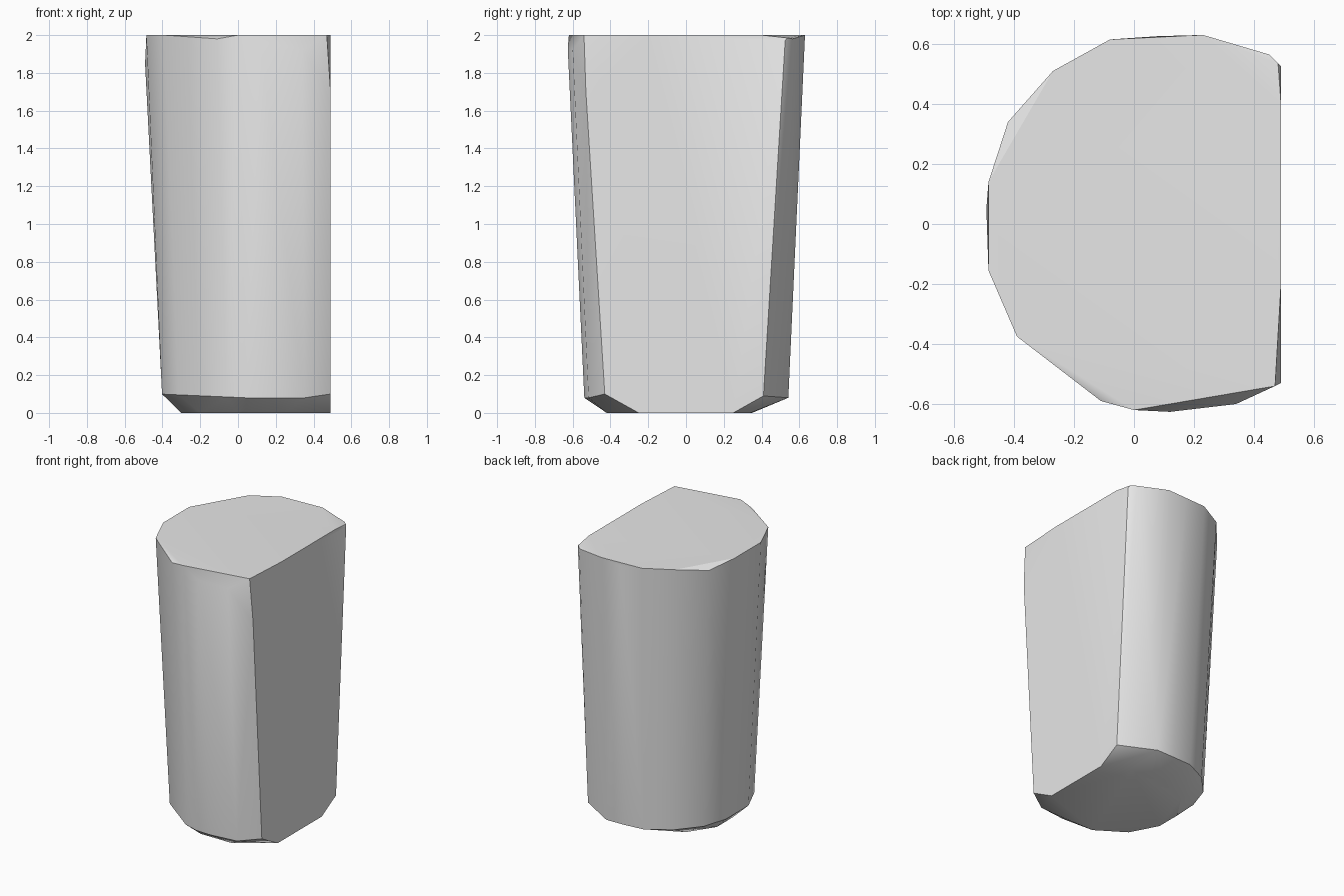
import bpy
import bmesh
import math

cube = bpy.data.objects.get("Cube")
if cube:
    bpy.data.objects.remove(cube, do_unlink=True)

FLAT_X = 0.49

# Plain grey surface
grey = bpy.data.materials.new("plain grey")
grey.use_nodes = True
colour = (0.8, 0.8, 0.8, 1.0)
grey.diffuse_color = colour
grey.node_tree.nodes["Principled BSDF"].inputs["Base Color"].default_value = colour

# D-shaped rim, from the back corner of the flat side round to the front corner
rim = [
    (0.48, 0.535, 1.985), (0.45, 0.565, 1.98), (0.23, 0.63, 2), (0.08, 0.626, 1.98),
    (-0.08, 0.615, 2), (-0.27, 0.51, 2), (-0.42, 0.34, 1.97), (-0.485, 0.14, 2),
    (-0.485, -0.155, 2), (-0.39, -0.375, 2), (-0.11, -0.59, 1.98), (0, -0.62, 2),
    (0.12, -0.626, 1.93), (0.34, -0.6, 1.92), (0.47, -0.54, 2),
]
# Worn shoulders just below the rim, and a slight swell in the back
shoulders = [
    (FLAT_X, 0.525, 1.97), (FLAT_X, 0.4, 2), (FLAT_X, -0.2, 2),
    (FLAT_X, -0.53, 1.7), (-0.492, 0.05, 1.85), (0.2, 0.56, 0.55),
]
# Underside outline
underside = [
    (FLAT_X, 0.25), (0.3, 0.34), (0.05, 0.35), (-0.18, 0.26), (-0.3, 0.08),
    (-0.3, -0.1), (-0.2, -0.29), (0, -0.42), (0.25, -0.42), (FLAT_X, -0.25),
]


def taper(point):
    """Foot of the wall under a rim point: drawn in towards the flat side."""
    x, y, _ = point
    return (FLAT_X - (FLAT_X - x) * 0.915, y * 0.86, 0.08 + 0.04 * max(0, -x))


feet = [taper(p) for p in rim[2:-1]]
corners = [(FLAT_X, 0.41, 0.09), (FLAT_X, -0.43, 0.1)]
base = [(x, y, 0) for x, y in underside]

# Solid tapered body wrapped round the outlines
bm = bmesh.new()
for p in rim + shoulders + feet + corners + base:
    bm.verts.new(p)
hull = bmesh.ops.convex_hull(bm, input=bm.verts[:])
spare = {g for g in hull["geom_interior"] + hull["geom_unused"]
         if isinstance(g, bmesh.types.BMVert)}
bmesh.ops.delete(bm, geom=list(spare), context="VERTS")
bmesh.ops.dissolve_limit(bm, angle_limit=math.radians(1.5),
                         verts=bm.verts[:], edges=bm.edges[:])
bmesh.ops.recalc_face_normals(bm, faces=bm.faces[:])

mesh = bpy.data.meshes.new("tapered_body")
bm.to_mesh(mesh)
bm.free()
mesh.materials.append(grey)
body = bpy.data.objects.new("tapered_body", mesh)
bpy.context.collection.objects.link(body)

# Soft round wall, crisp flat side and underside
bpy.ops.object.select_all(action="DESELECT")
body.select_set(True)
bpy.context.view_layer.objects.active = body
bpy.ops.object.shade_smooth_by_angle(angle=math.radians(32))
